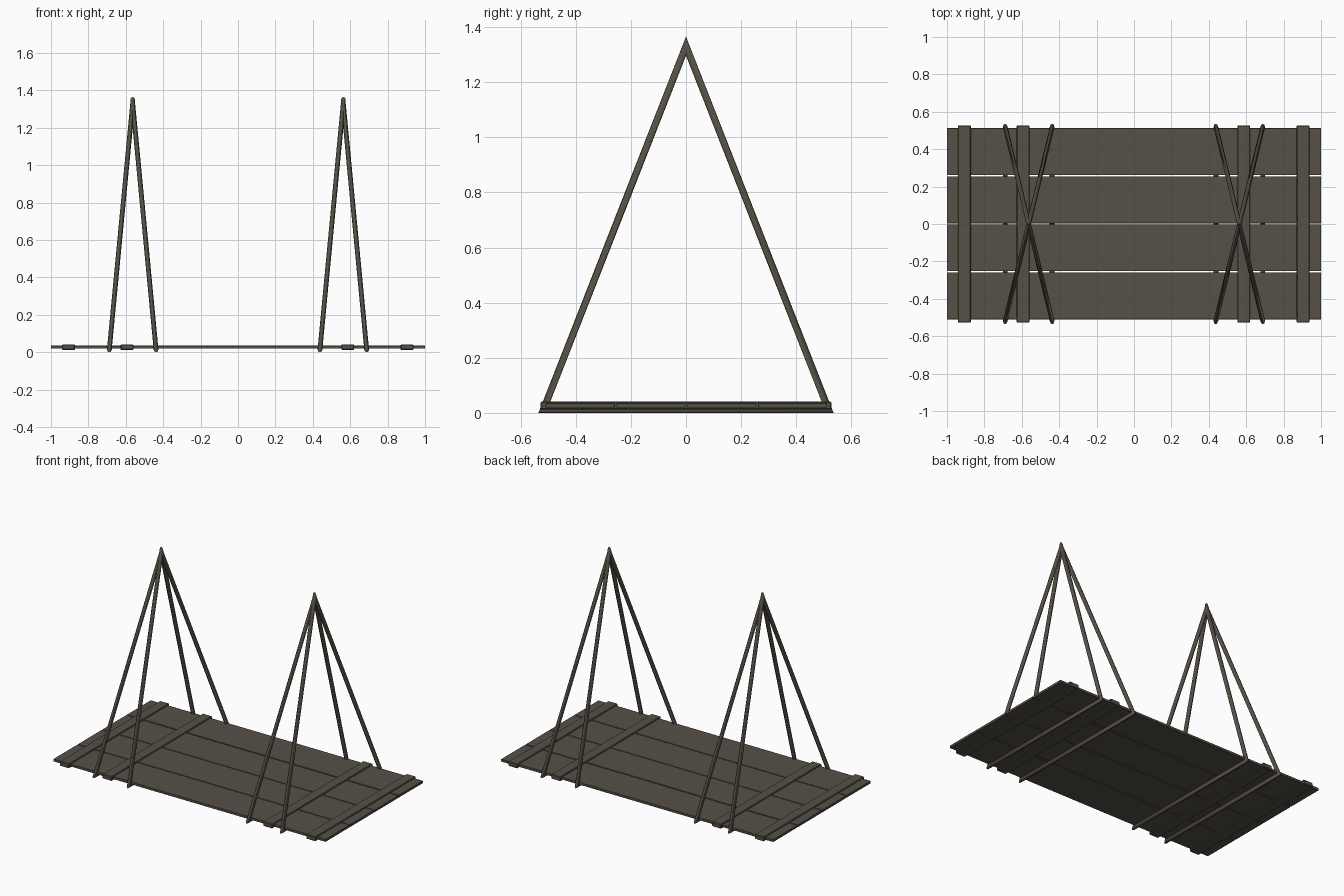
import bpy, bmesh, math
from mathutils import Vector

if "Cube" in bpy.data.objects:
    bpy.data.objects.remove(bpy.data.objects["Cube"])

wood = bpy.data.materials.new("dark weathered wood")
wood.diffuse_color = (0.092, 0.080, 0.061, 1)
wood.use_nodes = True
wood.node_tree.nodes["Principled BSDF"].inputs["Base Color"].default_value = wood.diffuse_color


def add_object(name, bm):
    bmesh.ops.recalc_face_normals(bm, faces=bm.faces)
    me = bpy.data.meshes.new(name)
    bm.to_mesh(me)
    bm.free()
    me.materials.append(wood)
    ob = bpy.data.objects.new(name, me)
    bpy.context.collection.objects.link(ob)
    return ob


def box(name, center, size, bevel):
    bm = bmesh.new()
    bmesh.ops.create_cube(bm, size=1)
    for v in bm.verts:
        v.co = Vector(c + s * k for c, s, k in zip(center, size, v.co))
    bmesh.ops.bevel(bm, geom=bm.edges[:], offset=bevel, segments=1, affect='EDGES')
    return add_object(name, bm)


def rope_loop(name, corners, r, sides=8):
    """Closed round tube through the corners, with mitred joints."""
    pts = [Vector(c) for c in corners]
    normal = (pts[1] - pts[0]).cross(pts[2] - pts[0]).normalized()
    bm = bmesh.new()
    rings = []
    for i, p in enumerate(pts):
        a = (pts[i - 1] - p).normalized()
        b = (pts[(i + 1) % len(pts)] - p).normalized()
        out = -(a + b).normalized() * r / math.sin(a.angle(b) / 2)
        angles = [2 * math.pi * k / sides for k in range(sides)]
        rings.append([bm.verts.new(p + out * math.cos(t) + normal * r * math.sin(t))
                      for t in angles])
    for i in range(len(rings)):
        r0, r1 = rings[i - 1], rings[i]
        for k in range(sides):
            j = (k + 1) % sides
            bm.faces.new((r0[k], r0[j], r1[j], r1[k]))
    ob = add_object(name, bm)
    for f in ob.data.polygons:
        f.use_smooth = True
    ob.data.set_sharp_from_angle(angle=math.radians(50))
    return ob


# Four long deck planks with narrow gaps
for i, y in enumerate((-0.384, -0.127, 0.129, 0.387)):
    box(f"deck_plank_{i + 1}", (0, y, 0.027), (2.0, 0.251, 0.016), 0.001)

# Cross battens showing above and below the deck
for i, x in enumerate((-0.907, -0.593, 0.587, 0.904)):
    box(f"cross_batten_{i + 1}", (x, 0, 0.027), (0.069, 1.055, 0.030), 0.004)

# Triangular rope slings, two meeting at each hanging point
for side, sx in (("left", -0.563), ("right", 0.563)):
    for which, dx in (("a", -0.125), ("b", 0.125)):
        x = sx + dx
        rope_loop(f"{side}_rope_sling_{which}",
                  [(x, -0.517, 0.0127), (x, 0.517, 0.0127), (sx, 0, 1.331)], 0.0127)
